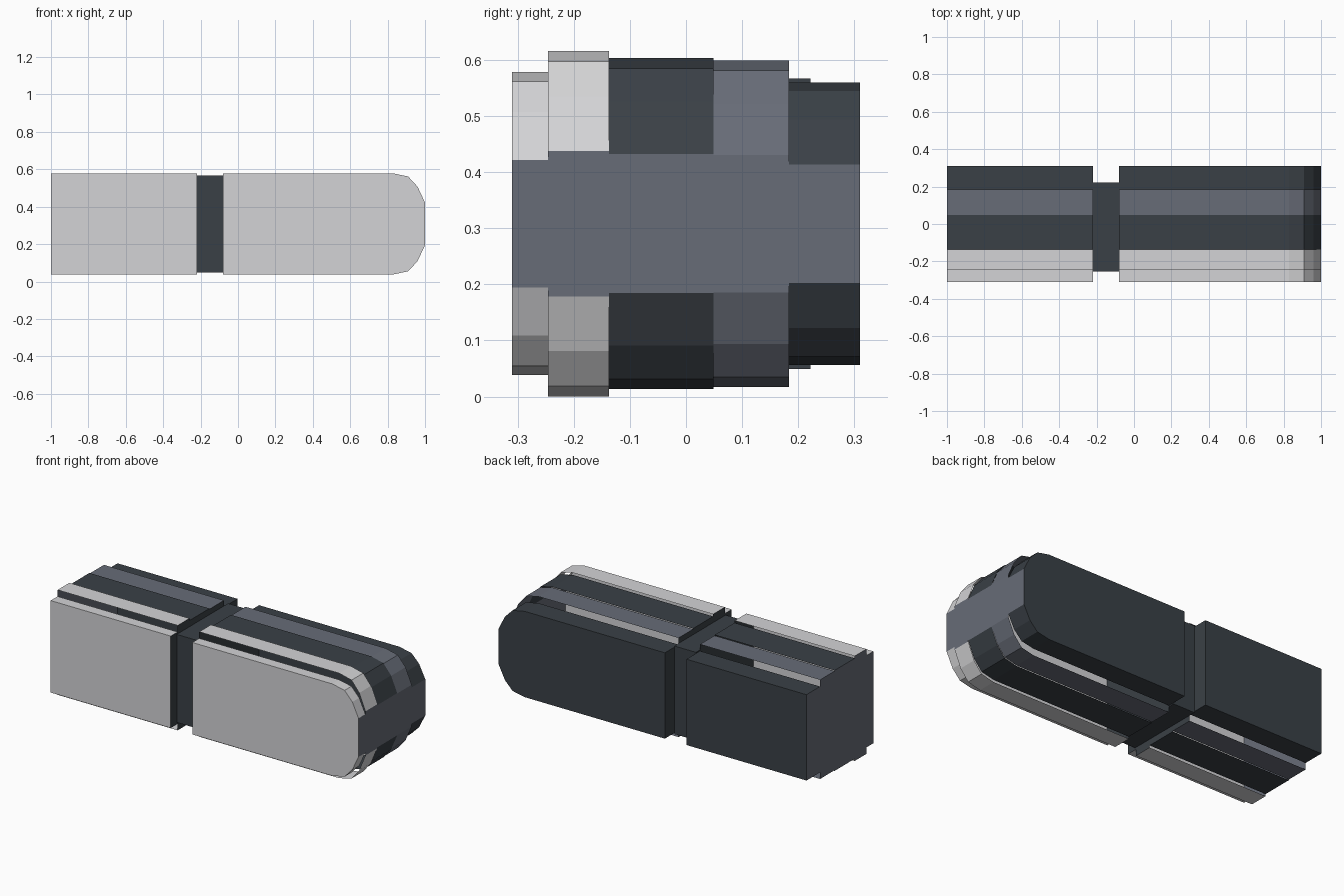
import bpy, bmesh

if "Cube" in bpy.data.objects:
    bpy.data.objects.remove(bpy.data.objects["Cube"])


def material(name, rgb):
    lin = [((c / 255 + 0.055) / 1.055) ** 2.4 for c in rgb]
    m = bpy.data.materials.new(name)
    m.diffuse_color = (*lin, 1)
    m.use_nodes = True
    m.node_tree.nodes["Principled BSDF"].inputs["Base Color"].default_value = m.diffuse_color
    return m


LIGHT = material("light grey", (212, 212, 214))
SLATE = material("slate grey", (103, 108, 119))
DARK = material("charcoal", (58, 64, 70))

MID = 0.308               # height of the centre line
GAP = (-0.22, -0.08)      # groove between the two halves
# rounded nose: x and fraction of half height
NOSE = [(0.83, 1.0), (0.91, 0.938), (0.96, 0.737), (1.0, 0.42)]


def profile(side, half):
    """Counter-clockwise x-z outline seen from the front."""
    if side == "left":
        return [(-1, MID - half), (GAP[0], MID - half), (GAP[0], MID + half), (-1, MID + half)]
    low = [(x, MID - half * f) for x, f in NOSE]
    high = [(x, MID + half * f) for x, f in reversed(NOSE)]
    return [(GAP[1], MID - half)] + low + high + [(GAP[1], MID + half)]


def layer(name, side, y0, y1, half, mat, cap=None):
    """Open shell extruded along y, optionally closed on its outer side."""
    pts = profile(side, half)
    bm = bmesh.new()
    front = [bm.verts.new((x, y0, z)) for x, z in pts]
    back = [bm.verts.new((x, y1, z)) for x, z in pts]
    n = len(pts)
    for i in range(n):
        j = (i + 1) % n
        f = bm.faces.new((front[i], back[i], back[j], front[j]))
        if abs(pts[i][0] - pts[j][0]) < 1e-6:      # upright end faces
            f.material_index = 1 if abs(pts[i][0]) > 0.9 else 2
    if cap == "front":
        bm.faces.new(front)
    elif cap == "back":
        bm.faces.new(back[::-1])
    me = bpy.data.meshes.new(name)
    bm.to_mesh(me)
    bm.free()
    for m in (mat, SLATE, DARK):
        me.materials.append(m)
    ob = bpy.data.objects.new(name, me)
    bpy.context.collection.objects.link(ob)


# Five stacked layers for each half of the body
LAYERS = [
    ("front_cover", -0.31, -0.246, 0.270, LIGHT, "front"),
    ("light_strip", -0.246, -0.137, 0.308, LIGHT, None),
    ("dark_strip", -0.137, 0.049, 0.295, DARK, None),
    ("slate_strip", 0.049, 0.184, 0.291, SLATE, None),
    ("back_cover", 0.184, 0.31, 0.252, DARK, "back"),
]
for side in ("left", "right"):
    for name, y0, y1, half, mat, cap in LAYERS:
        layer(f"{side}_{name}", side, y0, y1, half, mat, cap)

# Dark connecting band in the groove
bpy.ops.mesh.primitive_cube_add(size=1, location=(-0.15, -0.016, MID))
band = bpy.context.object
band.name = "connecting_band"
band.scale = (0.14, 0.476, 0.517)
bpy.ops.object.transform_apply(location=False, rotation=False, scale=True)
band.data.materials.append(DARK)
